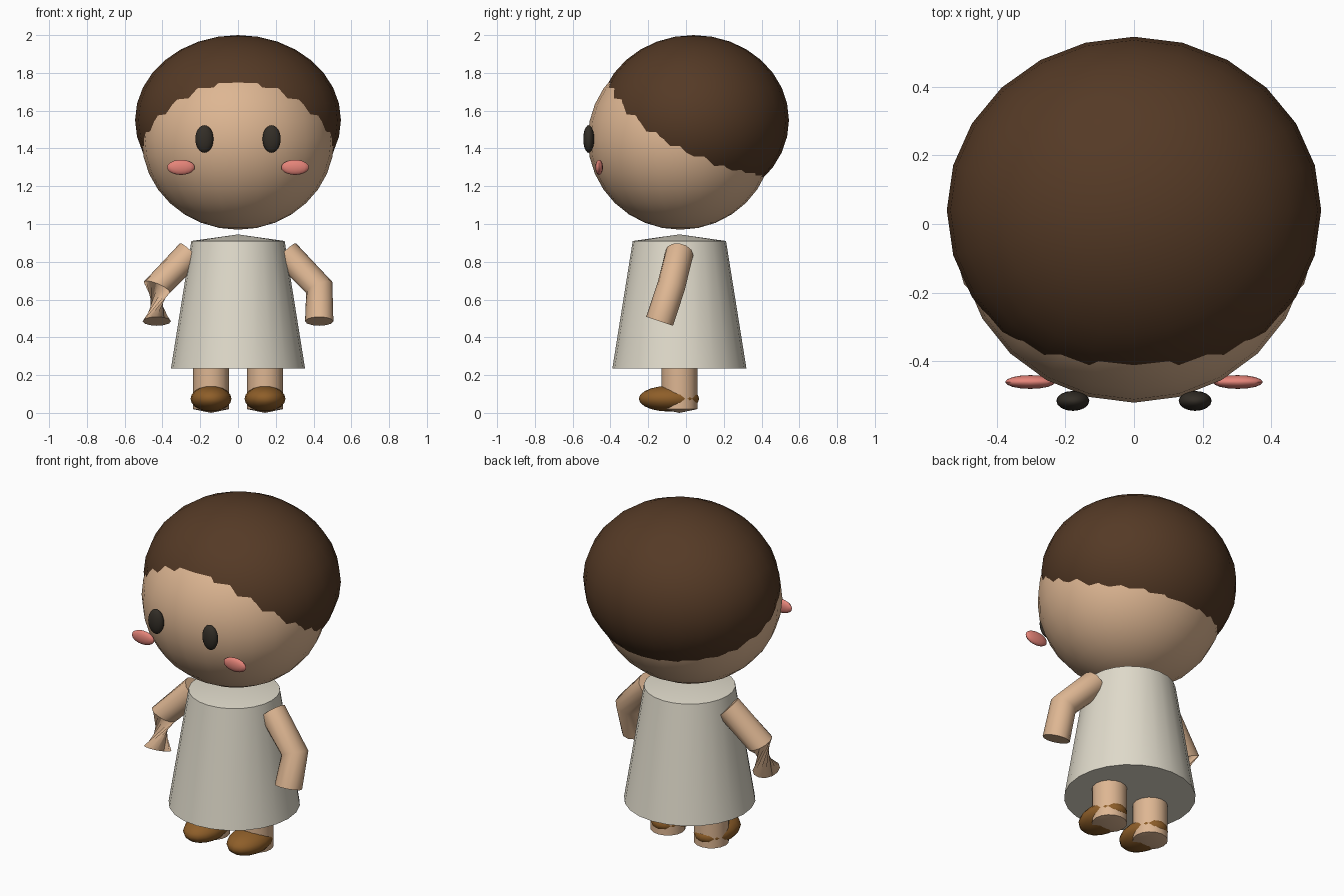
import bpy, bmesh, math
from mathutils import Vector, Matrix

if "Cube" in bpy.data.objects:
    bpy.data.objects.remove(bpy.data.objects["Cube"], do_unlink=True)


def material(name, rgb):
    mat = bpy.data.materials.new(name)
    mat.use_nodes = True
    colour = (*rgb, 1)
    mat.diffuse_color = colour
    mat.node_tree.nodes["Principled BSDF"].inputs["Base Color"].default_value = colour
    return mat


skin = material("skin", (0.73, 0.47, 0.29))
brown = material("hair_brown", (0.09, 0.042, 0.019))
cream = material("dress_cream", (0.75, 0.71, 0.60))
leather = material("shoe_leather", (0.27, 0.112, 0.022))
black = material("eye_black", (0.033, 0.027, 0.02))
pink = material("cheek_pink", (0.78, 0.23, 0.19))


def finish(name, bm, mat):
    """Turn a bmesh into a smooth-shaded object with one material."""
    bmesh.ops.recalc_face_normals(bm, faces=bm.faces)
    mesh = bpy.data.meshes.new(name)
    bm.to_mesh(mesh)
    bm.free()
    mesh.materials.append(mat)
    obj = bpy.data.objects.new(name, mesh)
    bpy.context.collection.objects.link(obj)
    bpy.ops.object.select_all(action='DESELECT')
    bpy.context.view_layer.objects.active = obj
    obj.select_set(True)
    bpy.ops.object.shade_smooth_by_angle(angle=math.radians(45))
    return obj


def ellipsoid(name, centre, radii, mat, segments=24, rings=16):
    bm = bmesh.new()
    bmesh.ops.create_uvsphere(bm, u_segments=segments, v_segments=rings, radius=1,
                              matrix=Matrix.Translation(centre) @ Matrix.Diagonal((*radii, 1)))
    return finish(name, bm, mat)


def loft(name, rings, mat, start=None, end=None):
    """Skin rings of points; each end is a flat cap or a fan to a point."""
    bm = bmesh.new()
    loops = [[bm.verts.new(p) for p in ring] for ring in rings]
    count = len(loops[0])
    for a, b in zip(loops, loops[1:]):
        for i in range(count):
            j = (i + 1) % count
            bm.faces.new((a[i], a[j], b[j], b[i]))
    for loop, tip in ((loops[0], start), (loops[-1], end)):
        if tip is None:
            bm.faces.new(loop)
        else:
            apex = bm.verts.new(tip)
            for i in range(count):
                bm.faces.new((loop[i], loop[(i + 1) % count], apex))
    return finish(name, bm, mat)


def ring(centre, u, v, radius, count, turn=0.0):
    angles = [turn + math.tau * i / count for i in range(count)]
    return [Vector(centre) + radius * (math.cos(a) * u + math.sin(a) * v) for a in angles]


X, Y = Vector((1, 0, 0)), Vector((0, 1, 0))
BODY_Y = -0.035

# Head and the hair shell that overlaps it
ellipsoid("head", (0, -0.03, 1.45), (0.51, 0.49, 0.48), skin)
ellipsoid("hair", (0, 0.04, 1.55), (0.545, 0.505, 0.45), brown)

# Flared dress with a shallow peaked top
loft("dress", [ring((0, BODY_Y, 0.235), X, Y, 0.355, 24),
               ring((0, BODY_Y, 0.91), X, Y, 0.247, 24)],
     cream, end=(0, BODY_Y, 0.945))


def arm(name, side, twist):
    """Bent tube; the wrist ring can be twisted to pinch the forearm."""
    path = [Vector((side * x, y, z)) for x, y, z in
            ((0.254, -0.035, 0.845), (0.43, -0.08, 0.665), (0.43, -0.14, 0.485))]
    upper = (path[1] - path[0]).normalized()
    fore = (path[2] - path[1]).normalized()
    rings = []
    for p, d, turn in zip(path, (upper, (upper + fore).normalized(), fore), (0, 0, twist)):
        u = (Y - d * Y.dot(d)).normalized()
        rings.append(ring(p, u, d.cross(u), 0.075, 12, turn))
    loft(name, rings, skin)


arm("left_arm", 1, 0)
arm("right_arm", -1, math.radians(150))

# Paired facial features, legs and shoes
for side, label in ((1, "left"), (-1, "right")):
    ellipsoid(label + "_eye", (side * 0.178, -0.515, 1.45), (0.048, 0.029, 0.073), black, 16, 12)
    ellipsoid(label + "_cheek", (side * 0.302, -0.46, 1.30), (0.073, 0.02, 0.04), pink, 16, 12)
    x = side * 0.143
    loft(label + "_leg", [ring((x, BODY_Y, 0.02), X, Y, 0.095, 16),
                          ring((x, BODY_Y, 0.3), X, Y, 0.095, 16)],
         skin, start=(x, BODY_Y, 0))
    ellipsoid(label + "_shoe", (x, -0.09, 0.075), (0.108, 0.16, 0.068), leather, 16, 10)
